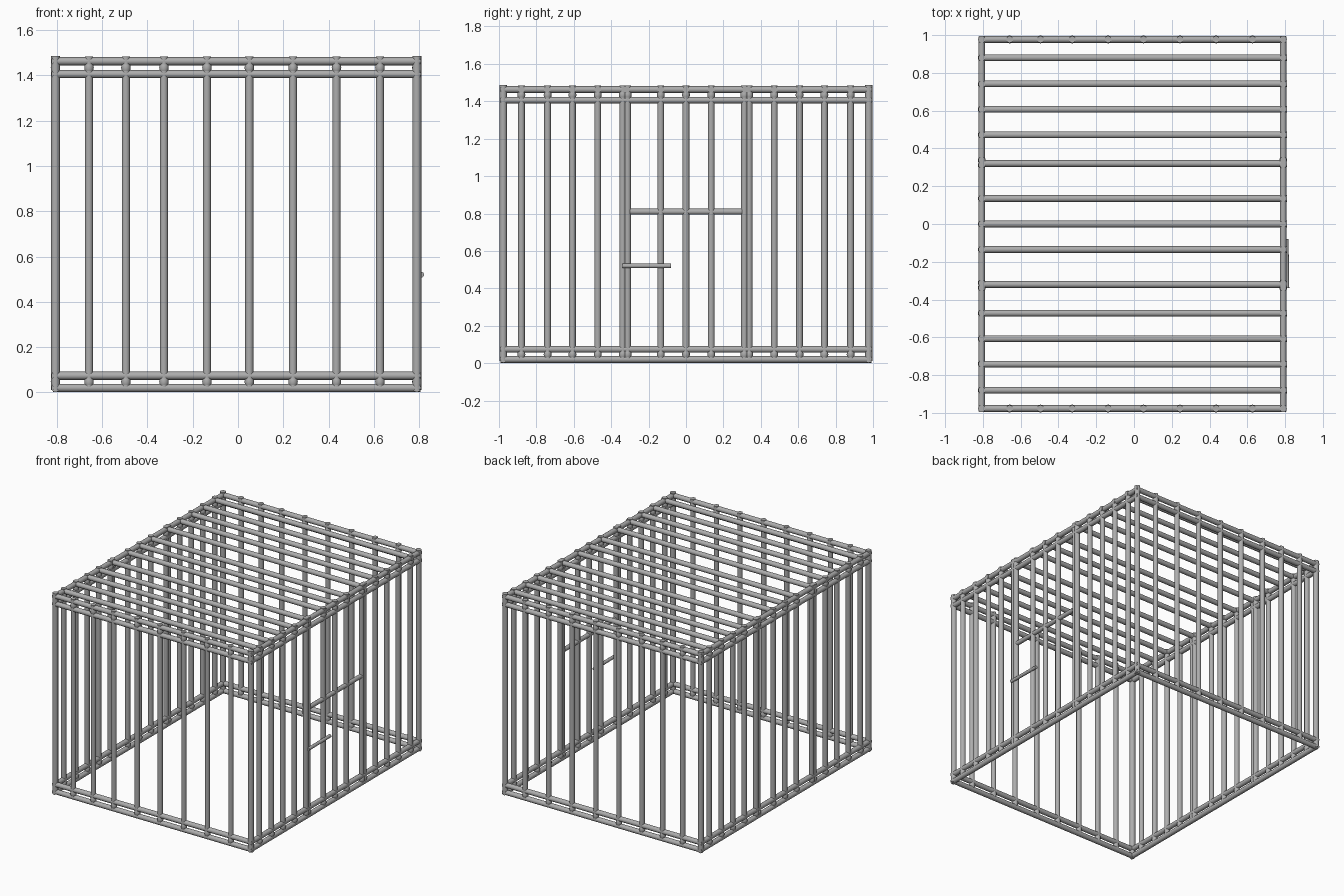
import bpy
from mathutils import Vector

cube = bpy.data.objects.get("Cube")
if cube:
    bpy.data.objects.remove(cube)

steel = bpy.data.materials.new("grey_steel")
steel.use_nodes = True
colour = (0.42, 0.42, 0.42, 1)
steel.diffuse_color = colour
steel.node_tree.nodes["Principled BSDF"].inputs["Base Color"].default_value = colour

R = 0.018                      # bar radius
LEFT, RIGHT = 0.79, -0.806     # wall planes across x
END = 0.977                    # front and back wall planes
RAILS = (0.02, 0.074, 1.406, 1.463)


def finish(obj, name):
    obj.name = name
    obj.data.materials.append(steel)
    bpy.ops.object.shade_smooth_by_angle()


def bar(name, a, b, r=R):
    a, b = Vector(a), Vector(b)
    bpy.ops.mesh.primitive_cylinder_add(
        vertices=16, radius=r, depth=(b - a).length, location=(a + b) / 2,
        rotation=(b - a).to_track_quat('Z', 'Y').to_euler())
    finish(bpy.context.object, name)


def bead(name, x, y, z):
    bpy.ops.mesh.primitive_uv_sphere_add(segments=12, ring_count=8, radius=1, location=(x, y, z))
    obj = bpy.context.object
    obj.scale = (0.021, 0.021, 0.03)
    finish(obj, name)


def upright(name, x, y):
    bar(name, (x, y, 0.025), (x, y, 1.484))
    for z in (0.047, 1.434):
        bead(name + "_weld", x, y, z)


# Double rails around the floor and the roof
for z in RAILS:
    for y in (-END, END):
        bar("cross_rail", (RIGHT - 0.012, y, z), (LEFT + 0.016, y, z))
    for x in (RIGHT, LEFT):
        bar("side_rail", (x, -0.992, z), (x, 0.992, z))

# Corner posts
for x in (RIGHT, LEFT):
    for y in (-END, END):
        bar("corner_post", (x, y, 0.012), (x, y, 1.487), 0.0195)

# Front and back wall bars
for x in (-0.658, -0.495, -0.327, -0.137, 0.05, 0.243, 0.435, 0.627):
    for y in (-END, END):
        upright("end_wall_bar", x, y)

# Side wall bars, with paired posts around the doorway
for s in (-1, 1):
    for y in (0.135, 0.312, 0.338, 0.472, 0.607, 0.74, 0.88):
        for x in (RIGHT, LEFT):
            upright("side_wall_bar", x, s * y)
for x in (RIGHT, LEFT):
    upright("side_wall_bar", x, 0)

# Roof bars
for s in (-1, 1):
    for y in (0.135, 0.32, 0.472, 0.607, 0.742, 0.88):
        bar("roof_bar", (RIGHT - 0.015, s * y, 1.463), (LEFT + 0.019, s * y, 1.463))
bar("roof_bar", (RIGHT - 0.015, 0, 1.463), (LEFT + 0.019, 0, 1.463))

# Door crossbar and sliding latch
bar("door_crossbar", (LEFT, -0.3, 0.81), (LEFT, 0.3, 0.81), 0.016)
bar("door_latch", (LEFT + 0.02, -0.34, 0.52), (LEFT + 0.016, -0.08, 0.52), 0.012)
